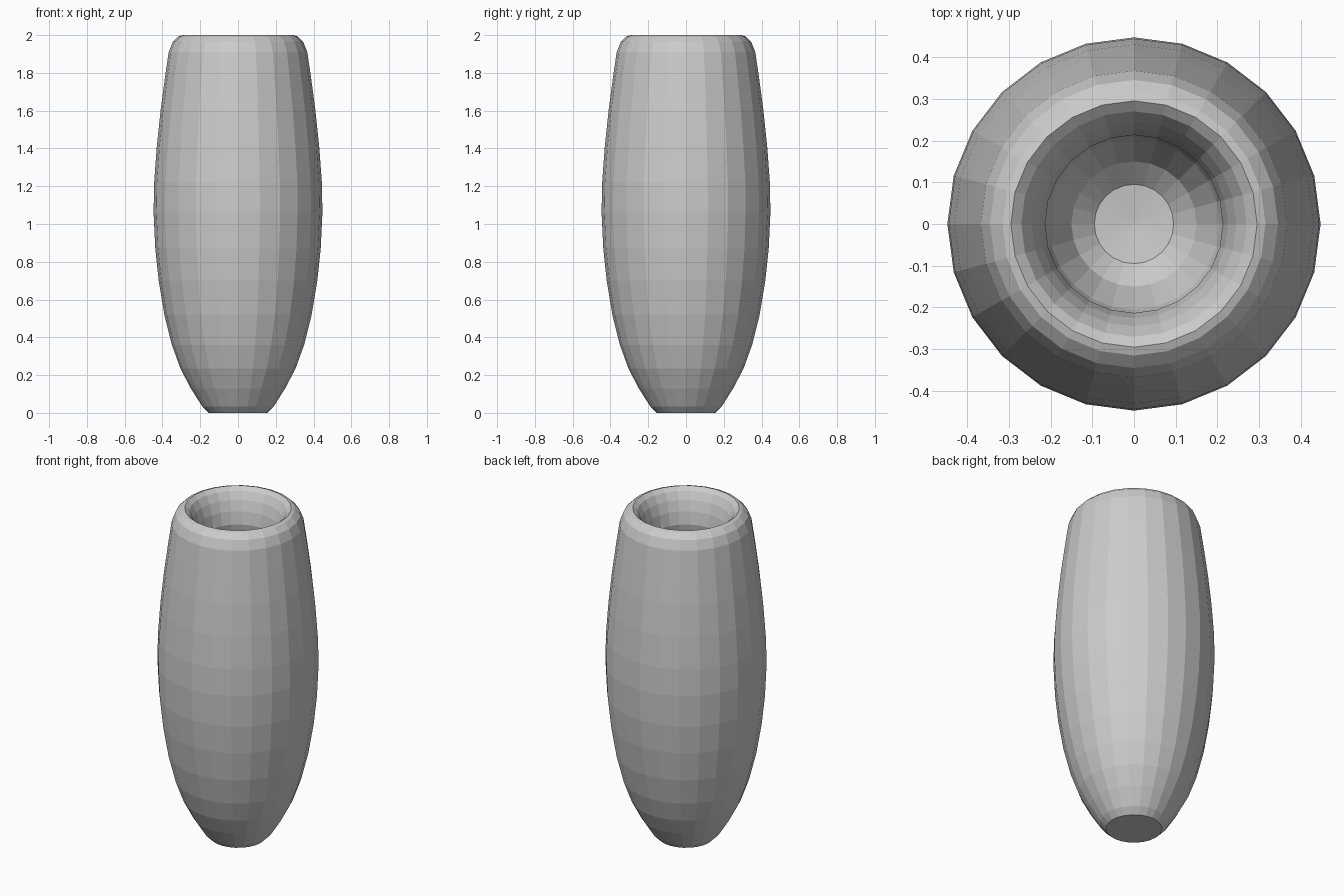
import bpy, bmesh
from math import pi

if "Cube" in bpy.data.objects:
    bpy.data.objects.remove(bpy.data.objects["Cube"])

# Closed lathe profile (radius, height): outside from foot to lip, then the hollow inside
OUTER = [(0, 0), (0.155, 0), (0.19, 0.035), (0.25, 0.13), (0.305, 0.235), (0.35, 0.36),
         (0.39, 0.52), (0.42, 0.70), (0.438, 0.87), (0.447, 1.06), (0.444, 1.22),
         (0.43, 1.41), (0.41, 1.60), (0.386, 1.78), (0.367, 1.91), (0.345, 1.965),
         (0.315, 1.993), (0.295, 2.0)]
INNER = [(0.27, 1.98), (0.245, 1.935), (0.225, 1.875), (0.213, 1.80), (0.235, 1.68),
         (0.265, 1.52), (0.29, 1.30), (0.30, 1.08), (0.29, 0.82), (0.26, 0.56),
         (0.205, 0.33), (0.15, 0.21), (0.095, 0.16), (0, 0.15)]
SIDES = 24


def lathe(name, profile, sides):
    bm = bmesh.new()
    verts = [bm.verts.new((r, 0, z)) for r, z in profile]
    edges = [bm.edges.new(pair) for pair in zip(verts, verts[1:])]
    bmesh.ops.spin(bm, geom=verts + edges, cent=(0, 0, 0), axis=(0, 0, 1),
                   angle=2 * pi, steps=sides, use_duplicate=False)
    bmesh.ops.remove_doubles(bm, verts=bm.verts[:], dist=1e-4)
    bmesh.ops.recalc_face_normals(bm, faces=bm.faces[:])
    mesh = bpy.data.meshes.new(name)
    bm.to_mesh(mesh)
    bm.free()
    obj = bpy.data.objects.new(name, mesh)
    bpy.context.collection.objects.link(obj)
    return obj


# Hollow faceted vase with a thick rolled lip
lathe("vase", OUTER + INNER, SIDES)
